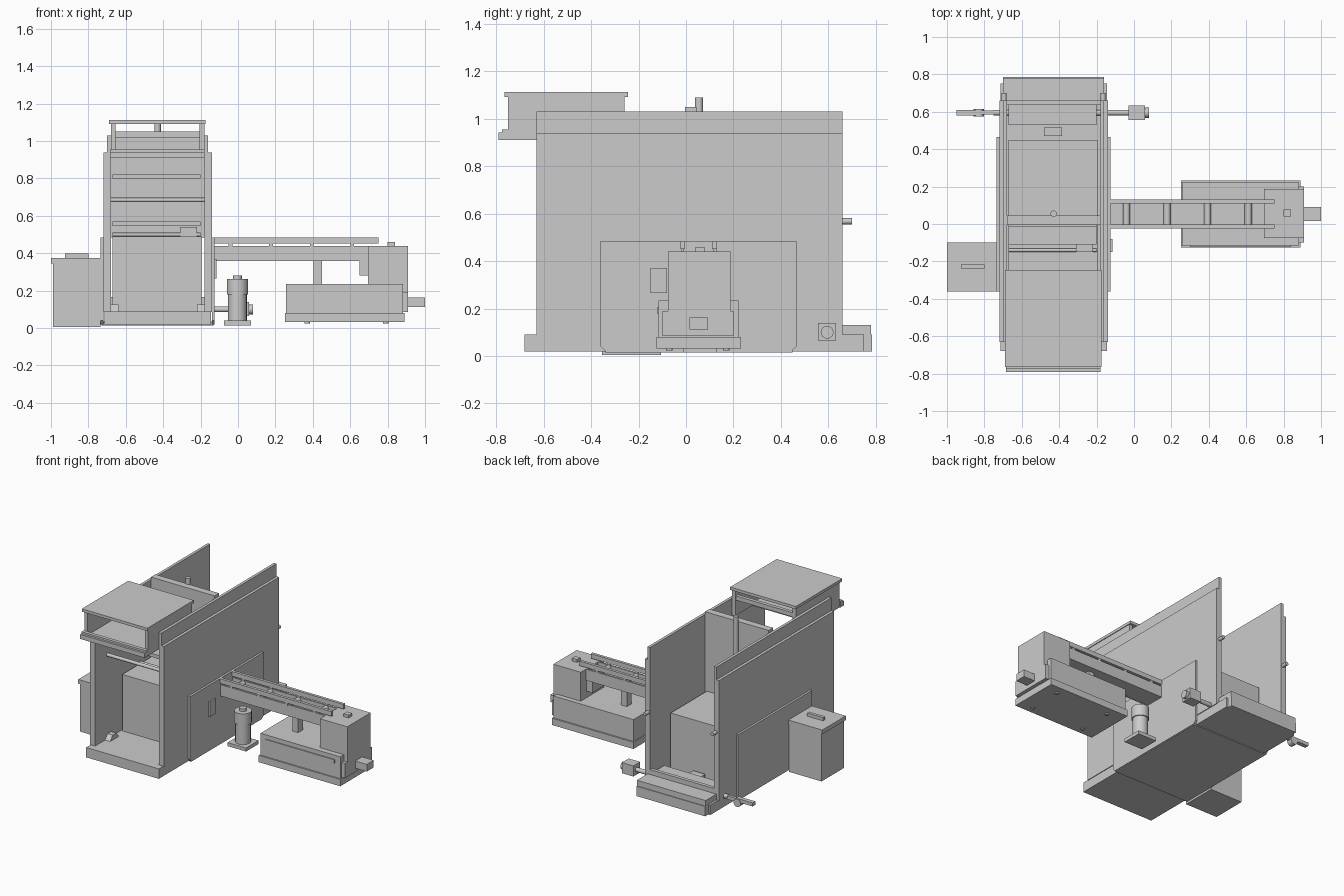
import bpy, bmesh, math
from mathutils import Vector


def box(name, x0, x1, y0, y1, z0, z1):
    bm = bmesh.new()
    bmesh.ops.create_cube(bm, size=1)
    for v in bm.verts:
        v.co = Vector(((x0 + x1) / 2 + v.co.x * (x1 - x0),
                       (y0 + y1) / 2 + v.co.y * (y1 - y0),
                       (z0 + z1) / 2 + v.co.z * (z1 - z0)))
    return finish(name, bm)


def finish(name, bm):
    bmesh.ops.recalc_face_normals(bm, faces=bm.faces)
    me = bpy.data.meshes.new(name)
    bm.to_mesh(me)
    bm.free()
    ob = bpy.data.objects.new(name, me)
    bpy.context.collection.objects.link(ob)
    return ob


def cyl(name, a, b, r, sides=16):
    a, b = Vector(a), Vector(b)
    bpy.ops.mesh.primitive_cylinder_add(vertices=sides, radius=r, depth=(b - a).length,
                                        location=(a + b) / 2)
    ob = bpy.context.object
    ob.name = name
    ob.rotation_euler = (b - a).to_track_quat('Z', 'Y').to_euler()
    bpy.ops.object.shade_smooth_by_angle()
    return ob


def prism_x(name, profile, x0, x1):
    # Extrude a (y, z) outline along x
    bm = bmesh.new()
    face = bm.faces.new([bm.verts.new((x0, y, z)) for y, z in profile])
    geo = bmesh.ops.extrude_face_region(bm, geom=[face])["geom"]
    for v in geo:
        if isinstance(v, bmesh.types.BMVert):
            v.co.x = x1
    return finish(name, bm)


CX = -0.43  # centre line of the main cabinet


def pair(name, d0, d1, *yz):
    # Matching boxes either side of the cabinet centre line
    box(name + "_left", CX - d1, CX - d0, *yz)
    box(name + "_right", CX + d0, CX + d1, *yz)


# Cabinet base and rear step
box("base", -0.715, -0.145, -0.68, 0.75, 0.02, 0.09)
box("base_rear_lip", -0.70, -0.16, 0.75, 0.785, 0.02, 0.09)
box("rear_step", -0.70, -0.16, 0.64, 0.78, 0.088, 0.13)
box("base_foot_plate", -0.73, -0.13, -0.34, 0.45, 0.015, 0.035)

# Double side walls
pair("inner_wall", 0.25, 0.27, -0.63, 0.66, 0.09, 1.03)
pair("outer_wall", 0.27, 0.29, -0.63, 0.66, 0.085, 0.94)

# Side reinforcement plates with clipped lower corners
plate = [(-0.36, 0.485), (0.465, 0.485), (0.465, 0.04), (0.445, 0.02), (-0.34, 0.02), (-0.36, 0.04)]
prism_x("side_plate_right", plate, -0.14, -0.125)
prism_x("side_plate_left", plate, -0.735, -0.72)

# Rear pins and front floor wedges
for x, side in ((-0.695, "left"), (-0.165, "right")):
    cyl("rear_pin_" + side, (x, 0.65, 0.568), (x, 0.70, 0.568), 0.013)
for x, side in ((-0.66, "left"), (-0.20, "right")):
    prism_x("floor_wedge_" + side, [(-0.52, 0.088), (-0.49, 0.125), (-0.45, 0.125), (-0.42, 0.088)],
            x - 0.02, x + 0.02)

# Inner block, cross wall and rod
box("inner_block", -0.67, -0.195, -0.34, 0.45, 0.088, 0.49)
box("cross_wall", -0.68, -0.18, -0.005, 0.045, 0.485, 1.05)
cyl("vertical_rod", (CX, 0.055, 0.49), (CX, 0.055, 1.09), 0.017)

# Cross bars between the walls
box("upper_shelf", -0.67, -0.20, -0.11, -0.01, 0.80, 0.82)
box("lower_rail", -0.67, -0.20, -0.11, -0.005, 0.545, 0.57)
cyl("front_roller", (-0.68, -0.49, 0.685), (-0.18, -0.49, 0.685), 0.012)
cyl("guide_rod", (-0.67, -0.14, 0.50), (-0.20, -0.14, 0.50), 0.010)
box("guide_carriage", -0.31, -0.22, -0.15, -0.11, 0.49, 0.54)

# Low rear trays
box("rear_tray", -0.67, -0.20, 0.53, 0.635, 0.088, 0.15)
box("rear_tray_bar", -0.68, -0.18, 0.635, 0.66, 0.12, 0.165)
box("rear_latch", -0.48, -0.385, 0.47, 0.515, 0.088, 0.14)

# Hood above the front opening
box("hood_lid", -0.69, -0.175, -0.765, -0.245, 1.092, 1.112)
pair("hood_side", 0.225, 0.25, -0.75, -0.26, 0.91, 1.095)
box("hood_floor", -0.66, -0.20, -0.75, -0.45, 0.91, 0.93)
box("hood_front_lip", -0.685, -0.18, -0.79, -0.75, 0.91, 0.942)
box("hood_front_ridge", -0.685, -0.18, -0.775, -0.75, 0.94, 0.955)
box("hood_rear_bar", -0.66, -0.20, -0.29, -0.265, 1.02, 1.05)

# Side bin on the left
box("bin_body", -0.99, -0.735, -0.355, -0.105, 0.005, 0.35)
box("bin_lid", -1.0, -0.735, -0.362, -0.098, 0.345, 0.375)
box("bin_handle", -0.925, -0.80, -0.238, -0.216, 0.375, 0.398)

# Rear cross shaft with actuator box and lever
cyl("cross_shaft", (-0.75, 0.595, 0.10), (-0.02, 0.595, 0.10), 0.015)
box("actuator_box", -0.03, 0.06, 0.557, 0.633, 0.065, 0.14)
cyl("actuator_cap", (0.06, 0.595, 0.10), (0.08, 0.595, 0.10), 0.027)
box("lever_arm", -0.82, -0.71, 0.585, 0.606, 0.085, 0.11)
box("lever_blade", -0.95, -0.82, 0.58, 0.61, 0.09, 0.115)
cyl("lever_pivot", (-0.83, 0.575, 0.085), (-0.83, 0.615, 0.085), 0.028)

# Conveyor bed, guard rails and rollers
box("conveyor_bed", -0.13, 0.70, -0.005, 0.12, 0.36, 0.41)
for y, side in ((-0.012, "front"), (0.122, "back")):
    box("conveyor_side_" + side, -0.13, 0.70, y - 0.006, y + 0.006, 0.36, 0.44)
    box("guard_rail_" + side, -0.13, 0.75, y - 0.012, y + 0.008, 0.452, 0.485)
for i in range(4):
    x = -0.04 + i * 0.217
    cyl(f"conveyor_roller_{i}", (x, -0.01, 0.42), (x, 0.12, 0.42), 0.019)
    for y in (-0.014, 0.122):
        box(f"rail_post_{i}", x - 0.01, x + 0.01, y - 0.006, y + 0.006, 0.43, 0.46)
box("conveyor_control", -0.13, -0.115, -0.15, -0.08, 0.265, 0.37)
box("conveyor_leg", 0.405, 0.45, 0.03, 0.085, 0.23, 0.362)

# Motor below the conveyor
box("motor_foot", -0.075, 0.07, -0.01, 0.13, 0.015, 0.04)
cyl("motor_body", (-0.003, 0.06, 0.04), (-0.003, 0.06, 0.185), 0.05, 20)
cyl("motor_head", (-0.003, 0.06, 0.18), (-0.003, 0.06, 0.262), 0.057, 20)
cyl("motor_cap", (-0.003, 0.06, 0.26), (-0.003, 0.06, 0.282), 0.024)

# End unit: plinth, body and raised head
box("unit_plinth", 0.25, 0.89, -0.125, 0.232, 0.032, 0.08)
box("unit_body", 0.257, 0.883, -0.115, 0.222, 0.078, 0.235)
box("unit_front_strip", 0.30, 0.84, -0.122, -0.11, 0.18, 0.205)
box("unit_end_panel", 0.88, 0.91, -0.10, 0.20, 0.085, 0.19)
box("unit_head", 0.695, 0.91, -0.075, 0.187, 0.19, 0.44)
box("head_bracket", 0.65, 0.70, -0.01, 0.12, 0.28, 0.362)
box("head_button", 0.80, 0.84, 0.04, 0.078, 0.44, 0.46)
box("unit_handle", 0.90, 1.0, 0.015, 0.092, 0.112, 0.163)
for x in (0.37, 0.79):
    for y in (-0.07, 0.17):
        cyl("unit_foot", (x, y, 0.024), (x, y, 0.034), 0.014, 12)
